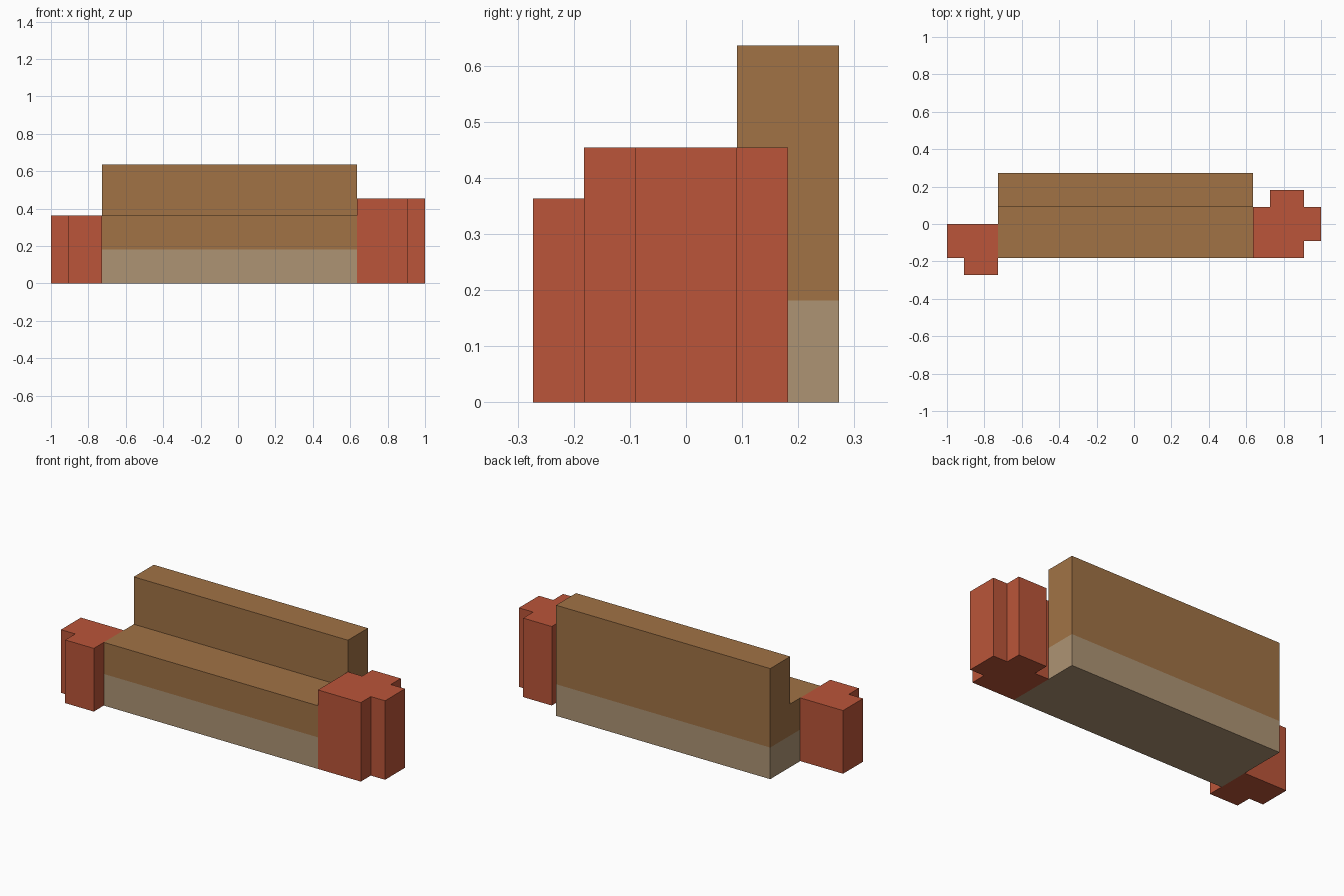
import bpy
import bmesh

U = 1 / 11  # grid unit: the model is 22 units long

cube = bpy.data.objects.get("Cube")
if cube:
    bpy.data.objects.remove(cube, do_unlink=True)


def material(name, rgb):
    mat = bpy.data.materials.new(name)
    mat.use_nodes = True
    color = (*rgb, 1)
    mat.diffuse_color = color
    mat.node_tree.nodes["Principled BSDF"].inputs["Base Color"].default_value = color
    return mat


brown = material("wood brown", (0.356, 0.171, 0.060))
tan = material("pale tan", (0.423, 0.296, 0.174))
red = material("brick red", (0.495, 0.091, 0.041))


def extrude_profile(name, points, offset, mats, band=None):
    """Extrude a closed outline; faces below height band get the second material."""
    bm = bmesh.new()
    face = bm.faces.new([bm.verts.new([c * U for c in p]) for p in points])
    result = bmesh.ops.extrude_face_region(bm, geom=[face], use_keep_orig=True)
    verts = [g for g in result["geom"] if isinstance(g, bmesh.types.BMVert)]
    bmesh.ops.translate(bm, verts=verts, vec=[c * U for c in offset])
    if band is not None:
        geom = bm.verts[:] + bm.edges[:] + bm.faces[:]
        bmesh.ops.bisect_plane(bm, geom=geom, plane_co=(0, 0, band * U), plane_no=(0, 0, 1))
        for f in bm.faces:
            f.material_index = int(f.calc_center_median().z < band * U)
    bmesh.ops.recalc_face_normals(bm, faces=bm.faces)
    mesh = bpy.data.meshes.new(name)
    bm.to_mesh(mesh)
    bm.free()
    for m in mats:
        mesh.materials.append(m)
    obj = bpy.data.objects.new(name, mesh)
    bpy.context.collection.objects.link(obj)
    return obj


# Bench: L-shaped side profile (y, z) with a pale band along the bottom
bench = [(-2, 0), (3, 0), (3, 7), (1, 7), (1, 4), (-2, 4)]
extrude_profile("bench", [(-8, y, z) for y, z in bench], (15, 0, 0), [brown, tan], band=2)

# Stepped end blocks: plan outlines (x, y) raised to their heights
low_block = [(-11, -2), (-10, -2), (-10, -3), (-8, -3), (-8, 0), (-11, 0)]
tall_block = [(7, -2), (10, -2), (10, -1), (11, -1), (11, 1), (10, 1),
              (10, 2), (8, 2), (8, 1), (7, 1)]
for name, plan, height in (("right_end_block", low_block, 4),
                           ("left_end_block", tall_block, 5)):
    extrude_profile(name, [(x, y, 0) for x, y in plan], (0, 0, height), [red])
